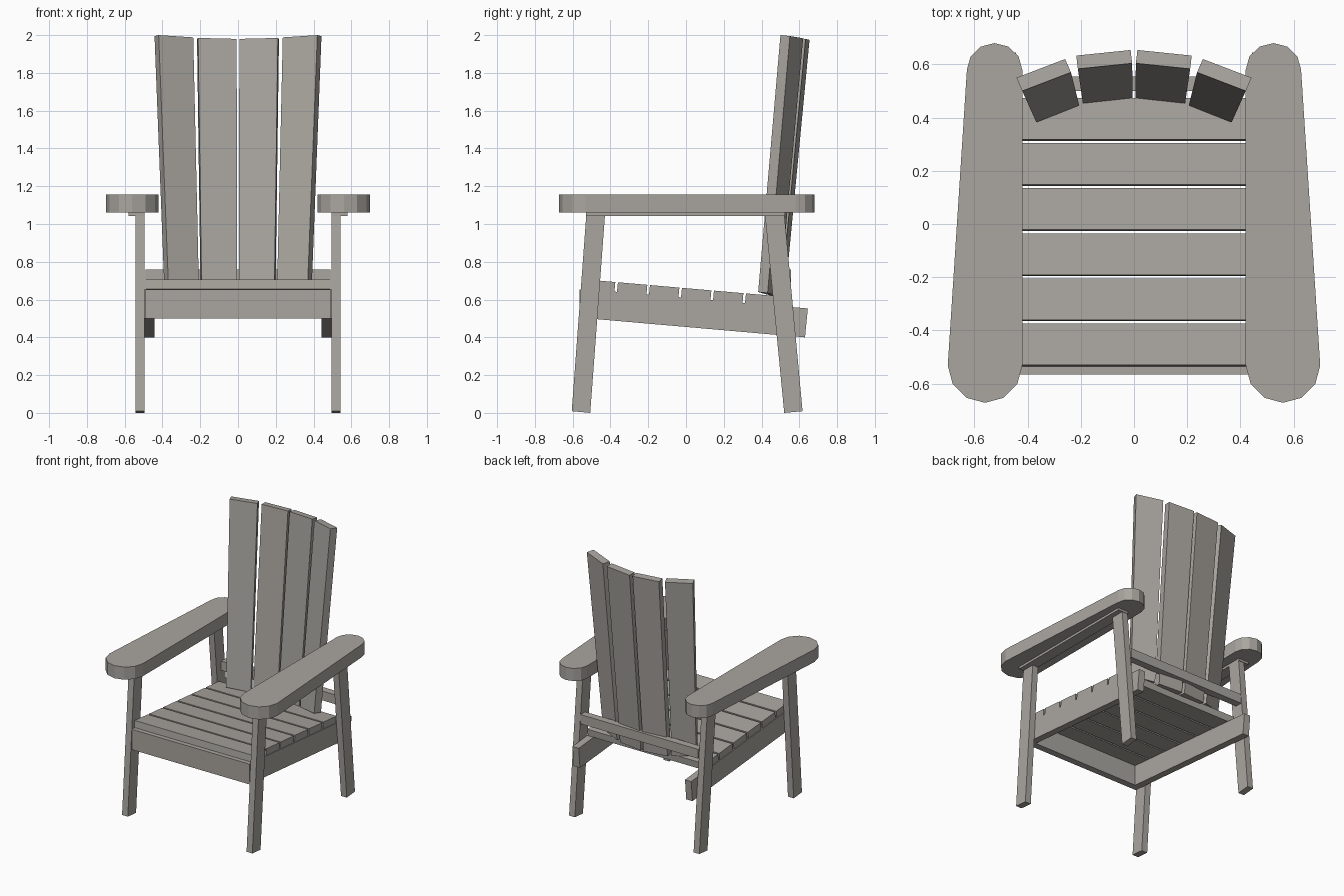
import bpy, bmesh, math
from mathutils import Vector

if "Cube" in bpy.data.objects:
    bpy.data.objects.remove(bpy.data.objects["Cube"])

wood = bpy.data.materials.new("weathered grey wood")
wood.diffuse_color = (0.40, 0.38, 0.35, 1)
wood.use_nodes = True
wood.node_tree.nodes["Principled BSDF"].inputs["Base Color"].default_value = wood.diffuse_color


def prism(name, base, offset):
    """Extrude a planar polygon by an offset vector into a closed solid."""
    bm = bmesh.new()
    off = Vector(offset)
    a = [bm.verts.new(p) for p in base]
    b = [bm.verts.new(Vector(p) + off) for p in base]
    n = len(base)
    bm.faces.new(a)
    bm.faces.new(b[::-1])
    for i in range(n):
        j = (i + 1) % n
        bm.faces.new((a[j], a[i], b[i], b[j]))
    bmesh.ops.recalc_face_normals(bm, faces=bm.faces)
    me = bpy.data.meshes.new(name)
    bm.to_mesh(me)
    bm.free()
    me.materials.append(wood)
    ob = bpy.data.objects.new(name, me)
    bpy.context.collection.objects.link(ob)
    return ob


def side_profile(name, yz, x0, x1):
    """Extrude a side-view outline from x0 to x1."""
    return prism(name, [(x0, y, z) for y, z in yz], (x1 - x0, 0, 0))


def box(name, x0, x1, y0, y1, z0, z1):
    return side_profile(name, [(y0, z0), (y1, z0), (y1, z1), (y0, z1)], x0, x1)


for s, side in ((-1, "left"), (1, "right")):
    # armrest: rounded at both ends, straight inner edge, tapered to the back
    outline = []
    for k in range(7):
        t = math.radians(30 * k)
        outline.append((s * (0.56 + 0.14 * math.cos(t)), -0.532 - 0.14 * math.sin(t), 1.06))
    for k in range(7):
        t = math.radians(180 - 30 * k)
        outline.append((s * (0.524 + 0.104 * math.cos(t)), 0.58 + 0.10 * math.sin(t), 1.06))
    prism(side + "_armrest", outline, (0, 0, 0.095))

    # cleat under the armrest
    box(side + "_arm_cleat", s * 0.495, s * 0.58, -0.53, 0.525, 1.043, 1.06)

    # splayed legs
    side_profile(side + "_front_leg",
                 [(-0.605, 0.009), (-0.507, 0), (-0.428, 1.06), (-0.527, 1.06)],
                 s * 0.495, s * 0.543)
    side_profile(side + "_back_leg",
                 [(0.52, 0), (0.617, 0.009), (0.52, 1.06), (0.417, 1.06)],
                 s * 0.495, s * 0.543)

    # sloping side rail
    side_profile(side + "_side_rail",
                 [(-0.515, 0.50), (0.63, 0.40), (0.645, 0.553), (-0.515, 0.654)],
                 s * 0.443, s * 0.495)

    # fanned backrest boards: front face corners plus thickness vector
    outer = [(0.367, 0.382, 0.64), (0.206, 0.446, 0.622),
             (0.237, 0.570, 1.988), (0.42, 0.50, 2.0)]
    inner = [(0.192, 0.453, 0.615), (0.005, 0.473, 0.61),
             (0.007, 0.604, 1.98), (0.211, 0.583, 1.985)]
    for name, pts, off in (("outer", outer, (0.022, 0.05, -0.005)),
                           ("inner", inner, (0.006, 0.05, -0.005))):
        prism(f"{side}_{name}_back_board", [(s * x, y, z) for x, y, z in pts],
              (s * off[0], off[1], off[2]))

# front apron and rear cross rail
box("front_apron", -0.49, 0.49, -0.565, -0.515, 0.50, 0.653)
box("back_cross_rail", -0.49, 0.49, 0.50, 0.555, 0.69, 0.76)


# seat slats following the slope of the rails
def rail_top(y):
    return 0.553 + 0.087 * (0.645 - y)


for i in range(6):
    y0 = -0.53 + 0.1695 * i
    y1 = y0 + 0.156
    side_profile(f"seat_slat_{i + 1}",
                 [(y0 - 0.005, rail_top(y0)), (y1 - 0.005, rail_top(y1)),
                  (y1, rail_top(y1) + 0.051), (y0, rail_top(y0) + 0.051)],
                 -0.49, 0.49)
